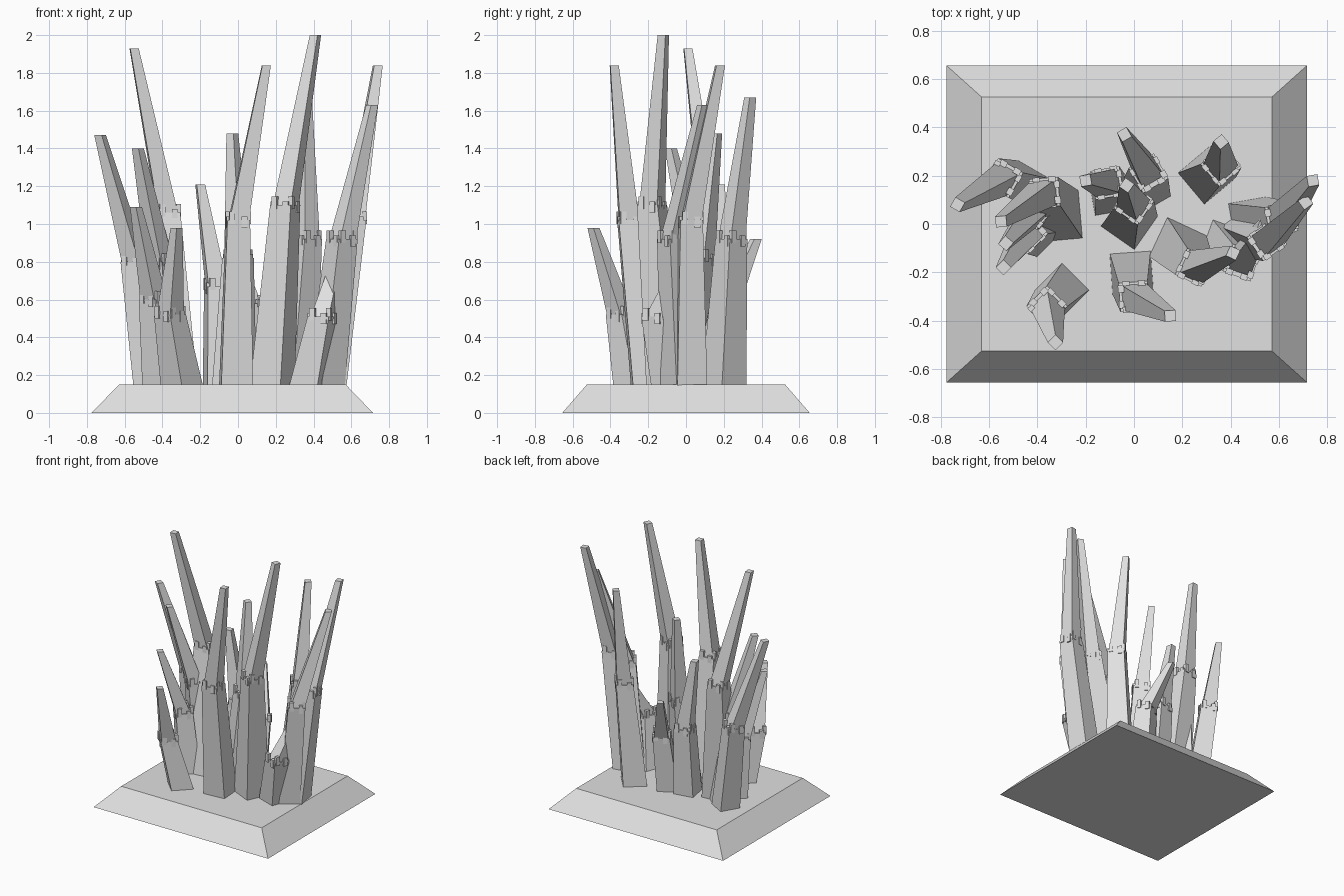
import bpy, bmesh, math
from mathutils import Vector, Matrix

grey = bpy.data.materials.new("pale_grey")
grey.diffuse_color = (0.75, 0.75, 0.75, 1)


def ring(bm, c, w, d, rot):
    """Horizontal rectangle of verts around c."""
    m = Matrix.Rotation(rot, 3, 'Z')
    return [bm.verts.new(Vector(c) + m @ Vector((sx * w / 2, sy * d / 2, 0)))
            for sx, sy in ((-1, -1), (1, -1), (1, 1), (-1, 1))]


def loft(bm, a, b):
    """Closed four-sided solid between two rings."""
    bm.faces.new(a[::-1])
    bm.faces.new(b)
    for i in range(4):
        j = (i + 1) % 4
        bm.faces.new((a[i], a[j], b[j], b[i]))


def finish(bm, name):
    bmesh.ops.recalc_face_normals(bm, faces=bm.faces)
    me = bpy.data.meshes.new(name)
    bm.to_mesh(me)
    bm.free()
    me.materials.append(grey)
    ob = bpy.data.objects.new(name, me)
    bpy.context.collection.objects.link(ob)


# sloped plinth
bm = bmesh.new()
loft(bm, ring(bm, (-0.03, 0, 0), 1.49, 1.31, 0), ring(bm, (-0.03, 0, 0.15), 1.2, 1.05, 0))
finish(bm, "plinth")

# base x, y | joint x, y, z | tip x, y, z | base width, rotation in degrees
BLADES = [
    ((-0.32, 0.03), (-0.37, 0.13, 1.06), (-0.55, 0.01, 1.93), 0.20, 5),
    ((-0.45, 0.16), (-0.54, 0.19, 0.80), (-0.73, 0.08, 1.47), 0.15, 60),
    ((-0.37, 0.10), (-0.41, 0.06, 0.80), (-0.53, -0.08, 1.40), 0.15, 50),
    ((-0.40, -0.03), (-0.44, -0.04, 0.60), (-0.54, -0.18, 1.09), 0.15, 45),
    ((-0.295, -0.27), (-0.36, -0.34, 0.52), (-0.325, -0.49, 0.98), 0.16, 45),
    ((-0.10, 0.12), (-0.11, 0.17, 0.67), (-0.20, 0.18, 1.21), 0.15, 10),
    ((-0.02, 0.01), (0.0, 0.08, 0.82), (-0.03, 0.16, 1.48), 0.17, -35),
    ((0.05, 0.14), (0.06, 0.21, 0.58), (-0.04, 0.37, 0.92), 0.15, 30),
    ((-0.01, -0.20), (0.0, -0.30, 1.02), (0.15, -0.38, 1.84), 0.17, 4),
    ((0.18, -0.09), (0.25, -0.18, 1.10), (0.41, -0.12, 2.0), 0.18, -25),
    ((0.30, 0.20), (0.36, 0.24, 0.92), (0.36, 0.34, 1.67), 0.17, 40),
    ((0.48, 0.02), (0.61, 0.02, 1.02), (0.74, 0.18, 1.84), 0.16, 10),
    ((0.46, -0.03), (0.55, -0.07, 0.92), (0.71, 0.09, 1.63), 0.15, 35),
    ((0.37, -0.08), (0.445, -0.16, 0.51), (0.54, 0.0, 0.86), 0.16, -20),
]

for n, (base, joint, tip, width, deg) in enumerate(BLADES, 1):
    rot = math.radians(deg)
    j = Vector(joint)
    foot = Vector((*base, 0.13))
    top = Vector(tip)
    jw = 0.12

    # lower shaft
    bm = bmesh.new()
    loft(bm, ring(bm, foot, width, width, rot), ring(bm, j, jw, jw, rot))
    # teeth around the joint, alternating up and down
    for k in range(4):
        a = rot + k * math.pi / 2
        out = Vector((math.cos(a), math.sin(a), 0))
        side = Vector((-out.y, out.x, 0))
        for s, lo, hi in ((-0.035, -0.02, 0.045), (0.03, -0.04, 0.02)):
            c = j + out * (jw / 2 - 0.008) + side * s
            z = Vector((0, 0, 1))
            loft(bm, ring(bm, c + z * lo, 0.025, 0.03, a), ring(bm, c + z * hi, 0.025, 0.03, a))
    finish(bm, f"lower_shaft_{n:02d}")

    # upper leaning blade
    bm = bmesh.new()
    loft(bm, ring(bm, j - Vector((0, 0, 0.02)), 0.105, 0.105, rot),
         ring(bm, top, 0.045, 0.045, rot))
    finish(bm, f"upper_blade_{n:02d}")
